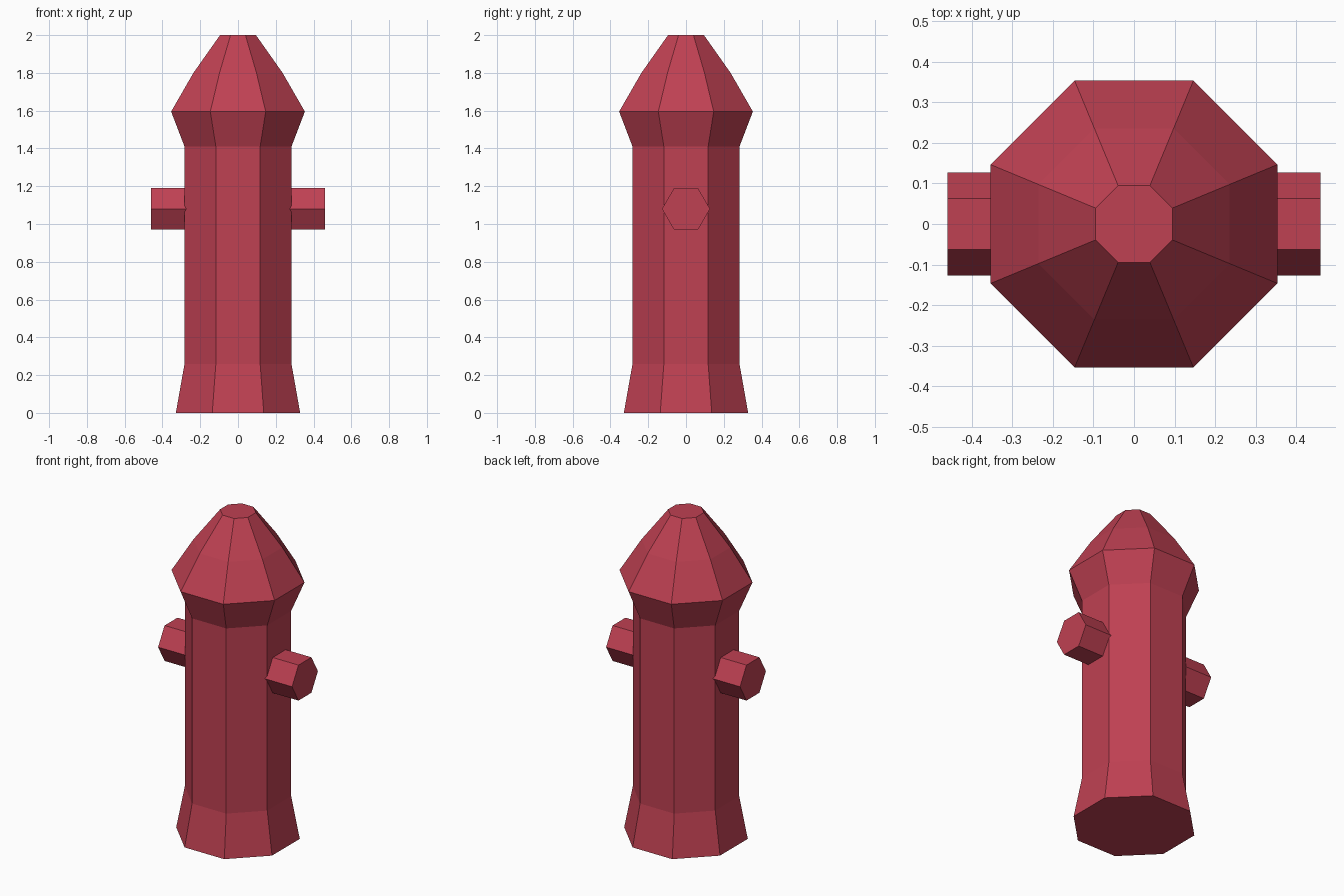
import bpy
import bmesh
import math
from mathutils import Matrix

cube = bpy.data.objects.get("Cube")
if cube:
    bpy.data.objects.remove(cube, do_unlink=True)

# Single painted-metal colour
red = bpy.data.materials.new("red_paint")
red.use_nodes = True
colour = (0.52, 0.052, 0.085, 1.0)
red.diffuse_color = colour
red.node_tree.nodes["Principled BSDF"].inputs["Base Color"].default_value = colour


def add_object(name, bm):
    bmesh.ops.recalc_face_normals(bm, faces=bm.faces)
    mesh = bpy.data.meshes.new(name)
    bm.to_mesh(mesh)
    bm.free()
    mesh.materials.append(red)
    obj = bpy.data.objects.new(name, mesh)
    bpy.context.collection.objects.link(obj)
    return obj


def lathe(name, profile, sides):
    """Stack polygon rings given as (flat-to-centre distance, height)."""
    bm = bmesh.new()
    rings = []
    for apothem, z in profile:
        radius = apothem / math.cos(math.pi / sides)
        angles = [(i + 0.5) * math.tau / sides for i in range(sides)]
        rings.append([bm.verts.new((radius * math.cos(a), radius * math.sin(a), z))
                      for a in angles])
    for low, high in zip(rings, rings[1:]):
        for i in range(sides):
            j = (i + 1) % sides
            bm.faces.new((low[i], low[j], high[j], high[i]))
    bm.faces.new(rings[0][::-1])
    bm.faces.new(rings[-1])
    return add_object(name, bm)


# Flared foot, straight barrel, collar and tapering bonnet
lathe("hydrant_body", [
    (0.329, 0.0), (0.283, 0.26), (0.283, 1.41),
    (0.354, 1.595), (0.236, 1.80), (0.095, 2.0),
], 8)

# Hexagonal side outlets, flat side up
inner, outer = 0.27, 0.46
for name, side in (("left_outlet", 1), ("right_outlet", -1)):
    bm = bmesh.new()
    place = (Matrix.Translation((side * (inner + outer) / 2, 0, 1.08))
             @ Matrix.Rotation(math.pi / 2, 4, "Y")
             @ Matrix.Rotation(math.pi / 2, 4, "Z"))
    bmesh.ops.create_cone(bm, cap_ends=True, segments=6, radius1=0.127,
                          radius2=0.127, depth=outer - inner, matrix=place)
    # Turn the hexagon so that two corners point along y
    corner = max(bm.verts, key=lambda v: v.co.z)
    if corner.co.z > 1.08 + 0.12:
        bmesh.ops.rotate(bm, verts=bm.verts, cent=(0, 0, 1.08),
                         matrix=Matrix.Rotation(math.pi / 6, 3, "X"))
    add_object(name, bm)
